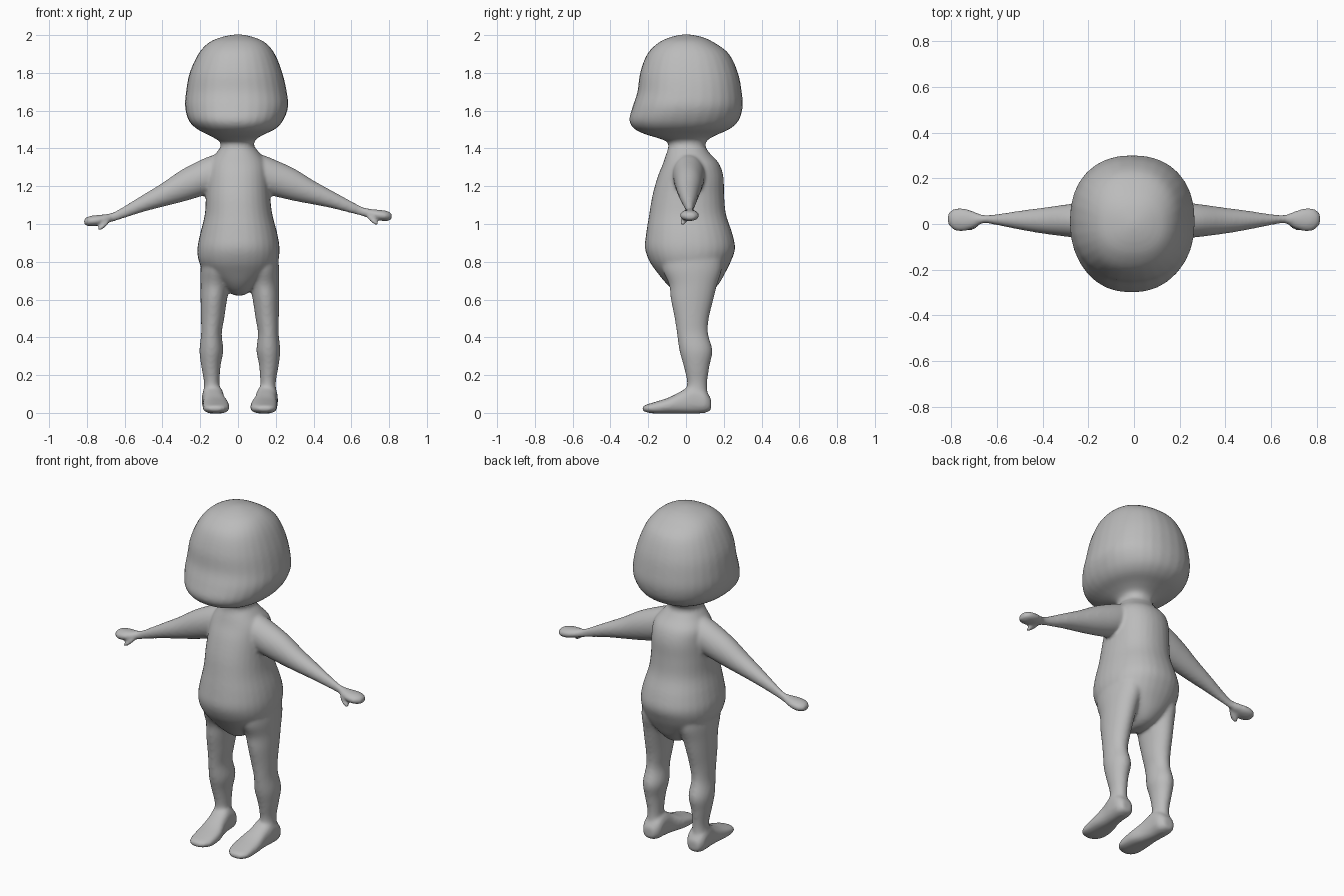
import bpy, bmesh, math

skin = bpy.data.materials.new("grey_clay")
skin.diffuse_color = (0.5, 0.5, 0.5, 1)


def spline(rows, steps=4):
    """Catmull-Rom interpolation through the section rows."""
    out = []
    for i in range(len(rows) - 1):
        p0, p1 = rows[max(i - 1, 0)], rows[i]
        p2, p3 = rows[i + 1], rows[min(i + 2, len(rows) - 1)]
        for s in range(steps):
            t = s / steps
            out.append([0.5 * (2 * b + (c - a) * t + (2 * a - 5 * b + 4 * c - d) * t * t
                               + (3 * b - a - 3 * c + d) * t ** 3)
                        for a, b, c, d in zip(p0, p1, p2, p3)])
    return out + [list(rows[-1])]


def loft(bm, rows, place, power=2.0, sides=32):
    """Skin rounded sections (t, a_min, a_max, b_min, b_max) along one axis."""
    rings = []
    for t, a0, a1, b0, b1 in spline(rows):
        ring = []
        for k in range(sides):
            ang = 2 * math.pi * k / sides
            c, s = math.cos(ang), math.sin(ang)
            u = math.copysign(abs(c) ** (2 / power), c)
            v = math.copysign(abs(s) ** (2 / power), s)
            ring.append(bm.verts.new(place(t, (a0 + a1) / 2 + u * (a1 - a0) / 2,
                                           (b0 + b1) / 2 + v * (b1 - b0) / 2)))
        rings.append(ring)
    faces = [bm.faces.new(rings[0]), bm.faces.new(rings[-1][::-1])]
    for lo, hi in zip(rings, rings[1:]):
        for k in range(sides):
            j = (k + 1) % sides
            faces.append(bm.faces.new((lo[k], hi[k], hi[j], lo[j])))
    bmesh.ops.recalc_face_normals(bm, faces=faces)


bm = bmesh.new()

# head and neck: z, x range, y range
head = [(1.34, -.10, .10, -.09, .11), (1.39, -.095, .09, -.097, .105),
        (1.43, -.093, .085, -.095, .105), (1.452, -.12, .10, -.14, .125),
        (1.475, -.165, .14, -.215, .17), (1.505, -.22, .20, -.275, .235),
        (1.55, -.262, .24, -.30, .28), (1.62, -.28, .265, -.283, .30),
        (1.70, -.275, .258, -.257, .295), (1.80, -.256, .235, -.243, .275),
        (1.90, -.21, .195, -.205, .228), (1.96, -.155, .145, -.145, .15),
        (1.99, -.085, .08, -.08, .085), (2.003, -.02, .02, -.02, .02)]
loft(bm, head, lambda t, a, b: (a, b, t), 2.25)

# torso
torso = [(.622, -.02, .03, 0, .08), (.64, -.05, .06, -.05, .13), (.68, -.10, .11, -.10, .172),
         (.74, -.17, .18, -.15, .207), (.80, -.207, .212, -.192, .237),
         (.87, -.215, .22, -.217, .26), (.95, -.20, .208, -.211, .245),
         (1.05, -.176, .182, -.195, .212), (1.15, -.17, .17, -.178, .202),
         (1.25, -.165, .165, -.15, .198), (1.32, -.155, .155, -.122, .175),
         (1.37, -.12, .12, -.105, .13), (1.41, -.09, .085, -.09, .10)]
loft(bm, torso, lambda t, a, b: (a, b, t), 2.2)

# legs: z, x range, y range
leg = [(.84, .04, .20, -.13, .19), (.76, .035, .208, -.125, .19), (.68, .052, .208, -.09, .165),
       (.60, .068, .208, -.08, .145), (.50, .083, .206, -.06, .121), (.42, .096, .205, -.048, .117),
       (.33, .088, .214, -.035, .14), (.25, .102, .205, -.013, .125),
       (.16, .108, .19, .006, .112), (.10, .105, .195, -.005, .115), (.05, .10, .20, 0, .12)]
# feet: y, x range, z range
foot = [(-.232, .11, .15, .012, .03), (-.215, .08, .18, .005, .042), (-.17, .057, .195, -.003, .056),
        (-.09, .058, .198, -.004, .082), (-.02, .078, .195, -.004, .118),
        (.04, .086, .20, -.004, .15), (.10, .09, .20, 0, .12), (.133, .115, .18, .015, .075)]
# arms and hands: x, y range, z range
arm = [(.06, -.06, .10, 1.19, 1.37), (.13, -.07, .10, 1.165, 1.365), (.20, -.066, .097, 1.145, 1.338),
       (.30, -.055, .085, 1.122, 1.292), (.40, -.042, .071, 1.103, 1.23),
       (.50, -.025, .058, 1.083, 1.175), (.60, -.005, .043, 1.057, 1.121),
       (.66, .003, .04, 1.041, 1.09), (.70, -.018, .055, 1.03, 1.08),
       (.75, -.033, .07, 1.018, 1.075), (.79, -.026, .066, 1.016, 1.069),
       (.815, 0, .045, 1.025, 1.055)]
# thumbs: z, x range, y range
thumb = [(1.06, .67, .705, -.005, .03), (1.03, .685, .722, -.025, .012),
         (1.01, .705, .74, -.032, .002), (.994, .727, .748, -.027, -.006)]


def droop(x):
    return 0.028 * min(1, max(0, (x - .2) / .45))


for side in (1, -1):
    def limb(x, y, z):
        return (.01 + side * x, y, z)

    def reach(x, y, z):
        return (side * x, y, z - (droop(x) if side < 0 else 0))

    loft(bm, leg, lambda t, a, b: limb(a, b, t))
    loft(bm, foot, lambda t, a, b: limb(a, t, b), 2.5)
    loft(bm, arm, lambda t, a, b: reach(t, a, b), 2.0)
    loft(bm, thumb, lambda t, a, b: reach(a, b, t), 2.0, 16)

mesh = bpy.data.meshes.new("child_body")
bm.to_mesh(mesh)
bm.free()
mesh.materials.append(skin)
body = bpy.data.objects.new("child_body", mesh)
bpy.context.collection.objects.link(body)

# fuse the parts into one skin and soften the joins
fuse = body.modifiers.new("fuse", 'REMESH')
fuse.mode = 'VOXEL'
fuse.voxel_size = 0.009
fuse.use_smooth_shade = True
soft = body.modifiers.new("soften", 'SMOOTH')
soft.factor = 0.5
soft.iterations = 8
